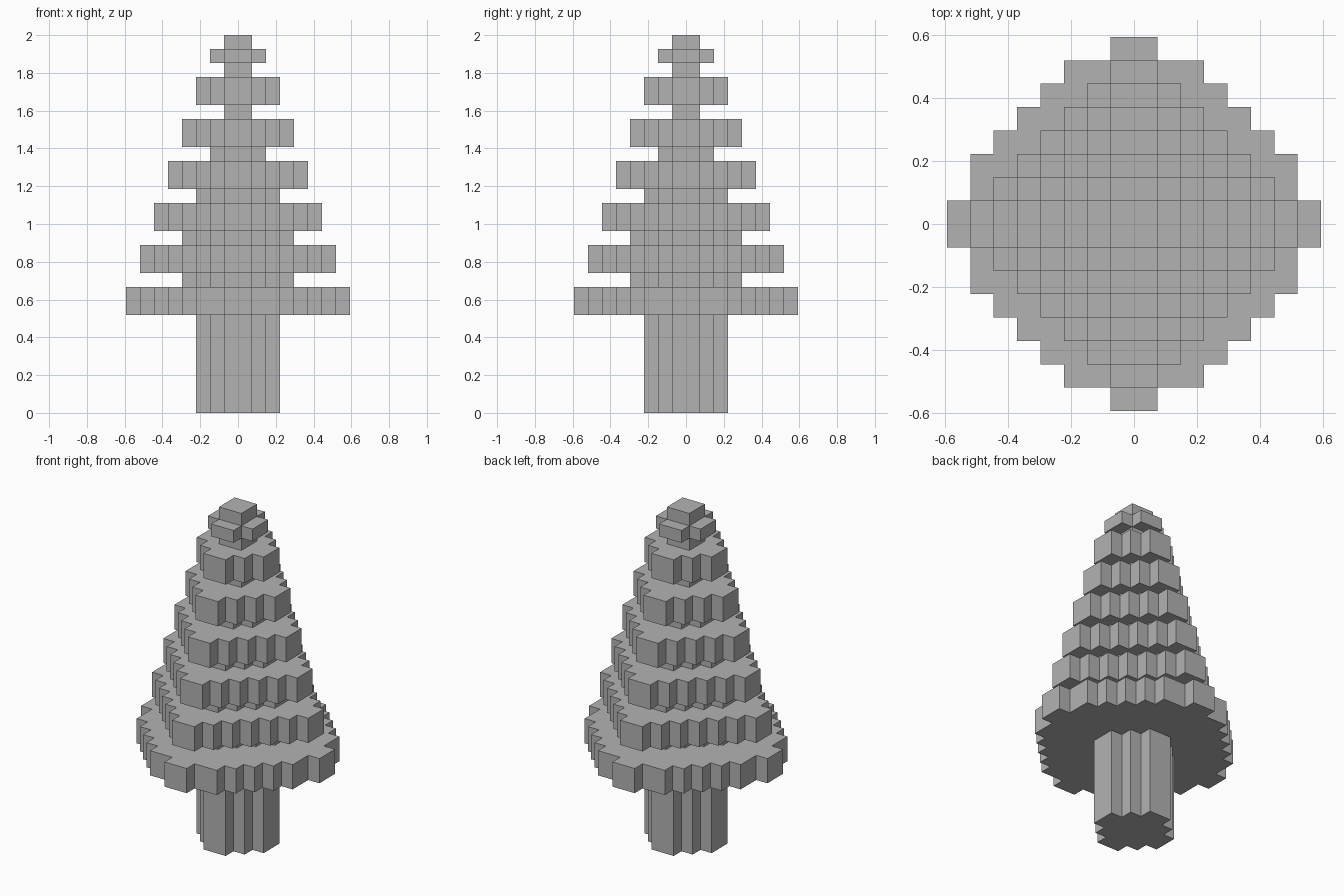
import bpy, bmesh

U = 2 / 27  # edge of one block

old = bpy.data.objects.get("Cube")
if old:
    bpy.data.objects.remove(old, do_unlink=True)

grey = bpy.data.materials.new("plain_grey")
grey.use_nodes = True
colour = (0.45, 0.45, 0.45, 1)
grey.diffuse_color = colour
grey.node_tree.nodes["Principled BSDF"].inputs["Base Color"].default_value = colour


def diamond(n):
    """Outer corners of a stepped diamond quadrant with half-width n."""
    return [(n - i, i + 1) for i in range(n)]


def stepped_prism(name, corners, z0, z1):
    """Extrude a four-fold stepped outline from block level z0 to z1."""
    quad = [corners[0]]
    for (ax, ay), (bx, by) in zip(corners, corners[1:]):
        quad += [(bx, ay), (bx, by)]
    outline = []
    for _ in range(4):
        outline += quad
        quad = [(-y, x) for x, y in quad]
    bm = bmesh.new()
    face = bm.faces.new([bm.verts.new((x * U, y * U, z0 * U)) for x, y in outline])
    out = bmesh.ops.extrude_face_region(bm, geom=[face], use_keep_orig=True)
    top = [g for g in out["geom"] if isinstance(g, bmesh.types.BMVert)]
    bmesh.ops.translate(bm, vec=(0, 0, (z1 - z0) * U), verts=top)
    bmesh.ops.recalc_face_normals(bm, faces=bm.faces)
    mesh = bpy.data.meshes.new(name)
    bm.to_mesh(mesh)
    bm.free()
    mesh.materials.append(grey)
    bpy.context.collection.objects.link(bpy.data.objects.new(name, mesh))


# Trunk and the rounder lowest branch tier
stepped_prism("trunk", diamond(3), 0, 7)
round_corners = [(8, 1), (7, 3), (6, 4), (5, 5), (4, 6), (3, 7), (1, 8)]
stepped_prism("branch_tier_lowest", round_corners, 7, 9)

# Narrow core blocks alternating with shrinking branch tiers
z = 9
for tier, core in zip(range(7, 1, -1), (4, 4, 3, 2, 1, 1)):
    height = 2 if tier > 2 else 1
    stepped_prism(f"core_below_tier_{tier}", diamond(core), z, z + 1)
    stepped_prism(f"branch_tier_{tier}", diamond(tier), z + 1, z + 1 + height)
    z += 1 + height

# Tip
stepped_prism("tree_tip", diamond(1), z, z + 1)
